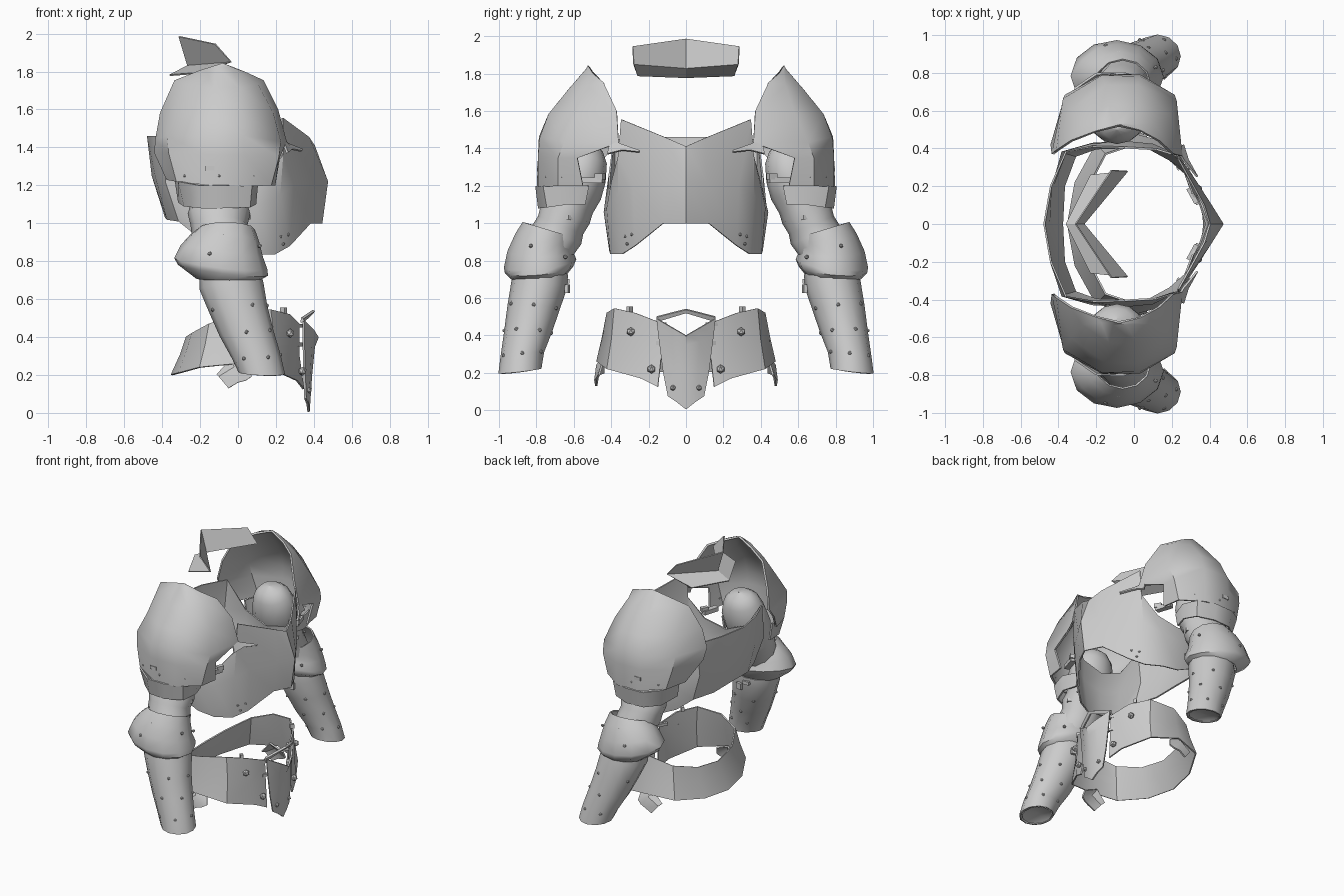
import bpy, bmesh, math
from mathutils import Vector, Matrix


def finish(name, bm, thick=0.0, mirror=False, angle=38):
    """Turn a bmesh into a finished object, optionally thickened and mirrored across y."""
    bmesh.ops.remove_doubles(bm, verts=bm.verts, dist=0.0005)
    bmesh.ops.recalc_face_normals(bm, faces=bm.faces)
    me = bpy.data.meshes.new(name)
    bm.to_mesh(me)
    bm.free()
    ob = bpy.data.objects.new(name, me)
    bpy.context.collection.objects.link(ob)
    if thick:
        m = ob.modifiers.new("thickness", 'SOLIDIFY')
        m.thickness, m.offset = thick, 0
    if mirror:
        m = ob.modifiers.new("other_side", 'MIRROR')
        m.use_axis = (False, True, False)
        m.use_mirror_merge = False
    bpy.ops.object.select_all(action='DESELECT')
    ob.select_set(True)
    bpy.context.view_layer.objects.active = ob
    bpy.ops.object.convert(target='MESH')
    bpy.ops.object.shade_smooth_by_angle(angle=math.radians(angle))
    return ob


def loft(name, rows, closed=False, **kw):
    """Skin a sheet or tube through rows of points."""
    bm = bmesh.new()
    grid = [[bm.verts.new(p) for p in r] for r in rows]
    n = len(grid[0])
    for a, b in zip(grid, grid[1:]):
        for i in range(n if closed else n - 1):
            j = (i + 1) % n
            bm.faces.new((a[i], a[j], b[j], b[i]))
    return finish(name, bm, **kw)


def both(half):
    """Complete a row that runs from the middle (y = 0) outwards."""
    return [(x, -y, z) for x, y, z in reversed(half) if y > 0] + list(half)


def ring(c, a, b, axis=(0, 0, 1), n=12):
    ax = Vector(axis).normalized()
    v = ax.cross(Vector((1, 0, 0))).normalized()
    u = v.cross(ax).normalized()
    return [Vector(c) + u * a * math.cos(t) + v * b * math.sin(t)
            for t in (2 * math.pi * i / n for i in range(n))]


def tube(name, specs, **kw):
    return loft(name, [ring(*s) for s in specs], closed=True, mirror=True, **kw)


def rivets(name, pts, r=0.012):
    bm = bmesh.new()
    for p in pts:
        bmesh.ops.create_icosphere(bm, subdivisions=1, radius=r, matrix=Matrix.Translation(p))
    return finish(name, bm, mirror=True)


def boxes(name, items):
    bm = bmesh.new()
    for loc, size, rot in items:
        m = Matrix.Translation(loc) @ Matrix.Rotation(rot, 4, 'Z') @ Matrix.Diagonal((*size, 1))
        bmesh.ops.create_cube(bm, size=1, matrix=m)
    return finish(name, bm, mirror=True)


# Breastplate and backplate: columns run from front ridge round the side to the spine
top = [(.40, 0, 1.41), (.37, .10, 1.455), (.235, .345, 1.555), (.235, .36, 1.36), (.12, .395, 1.22),
       (-.05, .405, 1.18), (-.22, .41, 1.25), (-.36, .385, 1.45), (-.44, .2, 1.46)]
mid = [(.47, 0, 1.22), (.40, .11, 1.22), (.29, .28, 1.2), (.22, .36, 1.15), (.1, .42, 1.08),
       (-.05, .435, 1.06), (-.22, .425, 1.1), (-.38, .38, 1.22), (-.43, .2, 1.24)]
low = [(.44, 0, 1.0), (.38, .12, 1.0), (.27, .27, .88), (.19, .34, .835), (.08, .40, .835),
       (-.05, .405, .85), (-.20, .40, .92), (-.31, .36, 1.01), (-.37, .2, 1.02)]
spine = [(-.475, 0, 1.46), (-.45, 0, 1.25), (-.38, 0, 1.03)]
loft("torso_plate", [both(h) + [s] for h, s in zip((top, mid, low), spine)], closed=True, thick=.01, angle=30)
rivets("torso_rivets", [(.225, .325, .93), (.265, .29, .94), (.24, .315, .89)], .009)

# Neck guard: upright V with a sloping lower flange
loft("neck_guard", [both([(-.31, 0, 1.985), (-.12, .285, 1.945)]),
                    both([(-.265, 0, 1.83), (-.035, .28, 1.85)]),
                    both([(-.36, 0, 1.78), (-.23, .26, 1.79)])], thick=.008, angle=20)

# Hip plate: ring left open at the front
hip_top = [(-.27, 0, .40), (-.24, .2, .42), (-.15, .37, .47), (0, .42, .52), (.17, .38, .545),
           (.27, .27, .52), (.32, .14, .47)]
hip_mid = [(-.30, 0, .31), (-.27, .21, .32), (-.17, .39, .36), (0, .445, .39), (.19, .395, .38),
           (.285, .26, .35), (.32, .13, .30)]
hip_low = [(-.35, 0, .20), (-.31, .22, .21), (-.20, .42, .24), (0, .475, .26), (.2, .42, .22),
           (.31, .24, .17), (.345, .15, .125)]
loft("hip_plate", [both(r) for r in (hip_top, hip_mid, hip_low)], thick=.01)
rivets("hip_rivets", [(.275, .295, .42), (.34, .185, .22)], .024)

# Hip straps and buckles hanging at the sides
loft("hip_strap", [[(-.11, .44, .20), (-.04, .44, .28), (.06, .45, .24)],
                   [(-.10, .47, .19), (-.02, .475, .24), (.07, .465, .19)],
                   [(-.05, .48, .13), (0, .485, .16), (.04, .475, .17)]], thick=.012, mirror=True)
boxes("hip_buckles", [((.24, .30, .54), (.03, .02, .03), .7), ((.31, .15, .46), (.025, .09, .02), .5),
                      ((.325, .13, .36), (.02, .06, .02), .5)])

# Front tasset with its open waist loop
loft("front_tasset", [both([(.42, 0, .40), (.395, .07, .44), (.345, .155, .49)]),
                      both([(.40, 0, .35), (.385, .07, .37), (.345, .145, .40)]),
                      both([(.385, 0, .20), (.375, .06, .20), (.35, .12, .20)]),
                      both([(.372, 0, .005), (.367, .05, .045), (.355, .095, .075)])], thick=.012)
loft("tasset_loop", [both([(.40, 0, .54), (.34, .157, .50)]),
                     both([(.385, 0, .522), (.335, .155, .475)])], thick=.015)
rivets("tasset_rivets", [(.375, .07, .12)], .016)

# Shoulder plate: C-shaped sections, open towards the body, closing at the peak
loft("shoulder_plate", [
    [(.19, .55, 1.20), (.17, .68, 1.20), (.02, .785, 1.195), (-.15, .79, 1.20), (-.32, .7, 1.22), (-.37, .54, 1.23)],
    [(.215, .58, 1.35), (.21, .68, 1.35), (.03, .785, 1.36), (-.17, .785, 1.36), (-.36, .68, 1.37), (-.435, .42, 1.37)],
    [(.25, .36, 1.43), (.22, .65, 1.43), (.03, .775, 1.46), (-.17, .78, 1.46), (-.37, .66, 1.46), (-.43, .37, 1.44)],
    [(.205, .37, 1.60), (.18, .58, 1.58), (.02, .73, 1.58), (-.15, .73, 1.58), (-.33, .60, 1.58), (-.405, .39, 1.58)],
    [(.13, .44, 1.75), (.10, .53, 1.73), (.01, .625, 1.71), (-.13, .625, 1.71), (-.27, .53, 1.73), (-.33, .44, 1.75)],
    [(.03, .495, 1.795), (.01, .52, 1.80), (-.04, .53, 1.82), (-.11, .53, 1.82), (-.17, .52, 1.81), (-.20, .49, 1.80)],
    [(-.08, .52, 1.84)] * 6], thick=.014, mirror=True, angle=45)
# Strap tip reaching from the shoulder towards the chest, and small fastenings
loft("shoulder_strap", [[(.23, .40, 1.45), (.26, .42, 1.37)], [(.26, .34, 1.42), (.285, .34, 1.39)],
                        [(.335, .25, 1.39), (.335, .25, 1.38)]], thick=.012, mirror=True)
boxes("shoulder_fastenings", [((.15, .50, 1.23), (.04, .12, .03), .3), ((.17, .46, 1.25), (.03, .05, .03), .5),
                              ((-.15, .79, 1.29), (.05, .015, .025), 0)])
rivets("shoulder_rivets", [(.08, .745, 1.25), (-.10, .79, 1.25), (-.28, .725, 1.25), (.185, .66, 1.25)], .009)

# Upper arm lame just below the shoulder plate
loft("upper_arm_lame", [
    [(.06, .52, 1.20), (.10, .64, 1.21), (.07, .76, 1.2), (-.06, .80, 1.20), (-.20, .795, 1.2), (-.31, .72, 1.22), (-.33, .55, 1.24)],
    [(.06, .54, 1.10), (.09, .64, 1.10), (.06, .74, 1.085), (-.06, .785, 1.08), (-.19, .775, 1.08), (-.28, .70, 1.09), (-.31, .55, 1.11)]],
    thick=.012, mirror=True, angle=45)

# Cloth sleeve with soft folds, rounded off at the shoulder
tilt = (0, .40, -1)
tube("sleeve", [((-.09, .50, 1.43), .001, .001, tilt), ((-.09, .51, 1.41), .08, .07, tilt),
                ((-.09, .53, 1.36), .13, .115, tilt), ((-.09, .56, 1.27), .16, .14, tilt),
                ((-.10, .59, 1.18), .165, .145, tilt), ((-.10, .62, 1.10), .15, .13, tilt),
                ((-.10, .645, 1.05), .165, .14, tilt), ((-.10, .67, .99), .15, .13, tilt),
                ((-.09, .69, .94), .155, .14, tilt), ((-.07, .73, .86), .14, .125, tilt),
                ((-.05, .77, .74), .13, .12, tilt)], angle=60)
loft("sleeve_fold", [[(.03, .59, 1.03), (.06, .63, 1.045), (.03, .70, 1.03)],
                     [(.03, .59, 1.015), (.06, .63, 1.02), (.03, .70, 1.02)]], thick=.01, mirror=True)

# Elbow guard flaring down and back
tube("elbow_guard", [((-.06, .74, .965), .145, .135, (0, -.3, 1)), ((-.07, .76, .915), .18, .15, (.12, -.2, 1)),
                     ((-.085, .78, .85), .215, .17, (.15, 0, 1)), ((-.09, .78, .785), .243, .19, (.13, .12, 1)),
                     ((-.08, .785, .755), .235, .18, (.13, .1, 1)), ((-.045, .79, .71), .17, .14, (0, .05, 1))],
     thick=.01, angle=42)
rivets("elbow_rivets", [(-.20, .90, .85), (-.12, .905, .91), (-.08, .905, .935), (.115, .83, .88), (.08, .645, .82),
                        (-.15, .945, .84)], .012)

# Forearm guard, open at the wrist with a lining set inside
arm = [((-.045, .775, .74), .155, .14, (-.1, -.1, 1)), ((-.035, .785, .67), .165, .145, (-.1, -.1, 1)),
       ((.0, .815, .55), .15, .135, (-.1, -.1, 1)), ((.045, .845, .42), .138, .122, (-.1, -.05, 1)),
       ((.095, .875, .30), .125, .112, (-.05, .1, 1)), ((.125, .888, .21), .118, .111, (.05, .12, 1))]
tube("forearm_guard", arm, thick=.01)
tube("wrist_lining", [((.12, .888, .215), .108, .10, (.05, .12, 1)), ((.115, .885, .23), .08, .07, (.05, .12, 1)),
                      ((.11, .88, .235), .001, .001, (.05, .12, 1))])
rivets("forearm_rivets", [ring(arm[i][0], arm[i][1] + .004, arm[i][2] + .004, arm[i][3])[k]
                          for i, ks in ((2, (0, 2, 5, 8, 10)), (3, (1, 3, 9, 11)), (4, (0, 2, 4, 8, 10)))
                          for k in ks], .011)

# Buckles on the inner forearm
boxes("forearm_buckles", [((.0, .635, .65), (.045, .02, .045), .2), ((-.06, .635, .69), (.05, .025, .025), 0)])
